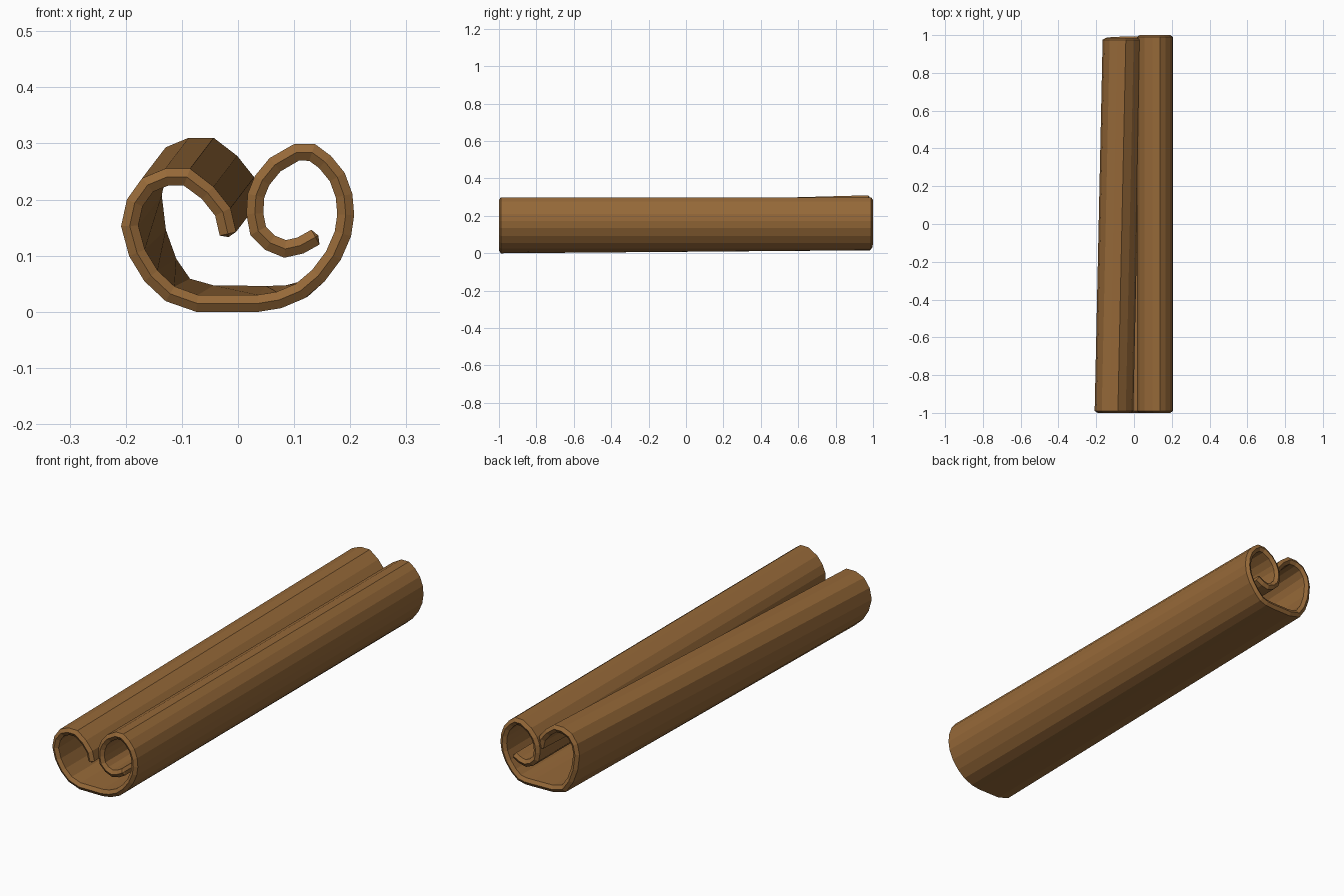
import bpy, bmesh
from mathutils import Vector

if "Cube" in bpy.data.objects:
    bpy.data.objects.remove(bpy.data.objects["Cube"])

T = 0.015      # half thickness of the bark
BEV = 0.010    # how far the end ridge sticks out

# Centre line of the rolled sheet at the front end (x, z), left tip to right tip
PATH = [(-.018, .142), (-.027, .181), (-.054, .215), (-.091, .243), (-.127, .243),
        (-.161, .229), (-.184, .197), (-.193, .156), (-.180, .108), (-.155, .067),
        (-.121, .035), (-.073, .018), (.036, .018), (.073, .024), (.111, .040),
        (.143, .067), (.170, .103), (.187, .142), (.192, .176), (.189, .210),
        (.177, .243), (.155, .270), (.132, .287), (.104, .287), (.066, .265),
        (.043, .237), (.032, .210), (.030, .178), (.036, .147), (.057, .126),
        (.084, .115), (.111, .121), (.138, .136)]


def weight(i):
    """How strongly the left roll drifts up and inward toward the back."""
    return max(0.0, min(1.0, (15 - i) / 8))


def rings(path):
    """Closed wall outline and the matching mid-thickness ring."""
    pts = [Vector(p) for p in path]
    n = len(pts)
    outer, inner = [], []
    for i, p in enumerate(pts):
        t = (pts[min(i + 1, n - 1)] - pts[max(i - 1, 0)]).normalized()
        nrm = Vector((t.y, -t.x))
        k = 1.0
        if 0 < i < n - 1:   # keep the wall thickness even at corners
            k = 1 / max(0.8, (pts[i + 1] - p).normalized().dot(t))
        outer.append(p + nrm * T * k)
        inner.append(p - nrm * T * k)
    a = pts[0] + (pts[0] - pts[1]).normalized() * 0.006
    b = pts[-1] + (pts[-1] - pts[-2]).normalized() * 0.006
    ring = outer + [b] + inner[::-1] + [a]
    return ring, pts


front_path = PATH
back_path = []
for i, (x, z) in enumerate(PATH):
    w = weight(i)
    lift = 0.055 if z > 0.15 or i < 3 else 0.018 + 0.037 * max(0, z - 0.02) / 0.13
    if i in (11, 12, 13):
        dx, dz = (.028, .017) if i == 11 else (.014, .016 if i == 12 else .011)
    else:
        dx, dz = 0.042 * w, lift * w
    back_path.append((x + dx, z + dz))

bm = bmesh.new()
n = len(PATH)


def make_end(path, y, sign, drift):
    ring, mid = rings(path)
    m = len(ring)
    idx = list(range(n)) + [n - 1] + list(range(n - 1, -1, -1)) + [0]
    ys = [y - sign * drift * weight(i) for i in idx]
    rv = [bm.verts.new((p.x, ys[k] - sign * BEV, p.y)) for k, p in enumerate(ring)]
    mv = [bm.verts.new((p.x, y - sign * drift * weight(i), p.y)) for i, p in enumerate(mid)]
    # rounded end: ring edges slope up to the middle ridge
    for k in range(m):
        a, b = rv[k], rv[(k + 1) % m]
        c, d = mv[idx[(k + 1) % m]], mv[idx[k]]
        bm.faces.new((a, b, c) if c is d else (a, b, c, d))
    return rv


front = make_end(front_path, -1, -1, 0.0)
back = make_end(back_path, 1, 1, 0.015)
# long walls of the sheet
for k in range(len(front)):
    j = (k + 1) % len(front)
    bm.faces.new((front[k], front[j], back[j], back[k]))
bmesh.ops.recalc_face_normals(bm, faces=bm.faces)

mesh = bpy.data.meshes.new("rolled_bark_stick")
bm.to_mesh(mesh)
bm.free()
# settle the sheet on the ground
low = min(v.co.z for v in mesh.vertices)
for v in mesh.vertices:
    v.co.z -= low

obj = bpy.data.objects.new("rolled_bark_stick", mesh)
bpy.context.collection.objects.link(obj)
mat = bpy.data.materials.new("bark brown")
mat.diffuse_color = (0.305, 0.141, 0.040, 1)
mat.use_nodes = True
mat.node_tree.nodes["Principled BSDF"].inputs["Base Color"].default_value = mat.diffuse_color
mesh.materials.append(mat)
